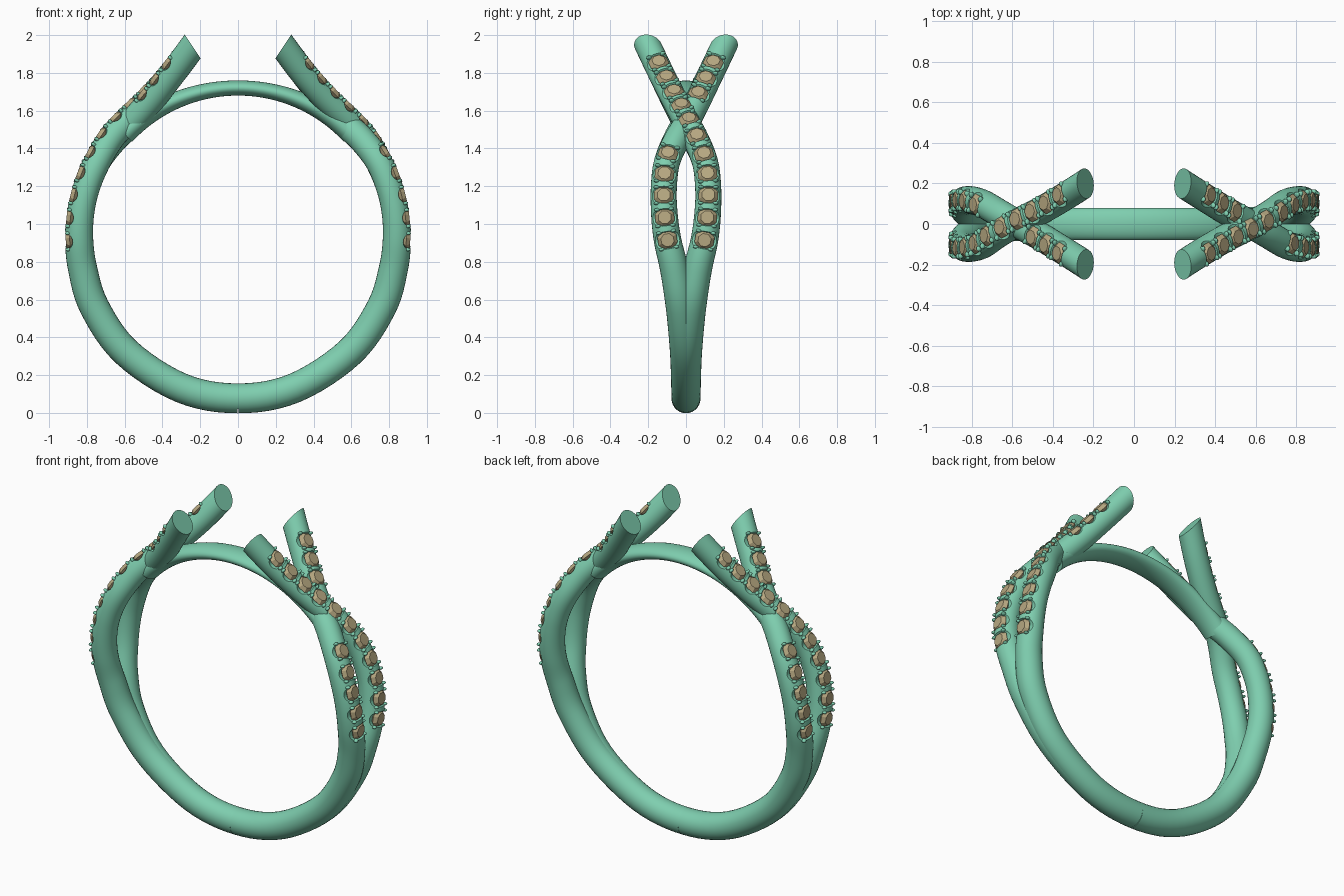
import bpy, bmesh, math
from mathutils import Vector, Matrix

if "Cube" in bpy.data.objects:
    bpy.data.objects.remove(bpy.data.objects["Cube"])


def material(name, col):
    m = bpy.data.materials.new(name)
    m.diffuse_color = (*col, 1)
    m.use_nodes = True
    m.node_tree.nodes["Principled BSDF"].inputs["Base Color"].default_value = m.diffuse_color
    return m


METAL = material("green_metal", (0.21, 0.62, 0.43))
GEM = material("tan_gem", (0.47, 0.39, 0.22))


def make(name, bm, mat, smooth=None):
    bmesh.ops.recalc_face_normals(bm, faces=bm.faces)
    me = bpy.data.meshes.new(name)
    bm.to_mesh(me)
    bm.free()
    me.materials.append(mat)
    ob = bpy.data.objects.new(name, me)
    bpy.context.collection.objects.link(ob)
    if smooth:
        shade(ob, smooth)
    return ob


def shade(ob, deg):
    bpy.ops.object.select_all(action='DESELECT')
    ob.select_set(True)
    bpy.context.view_layer.objects.active = ob
    bpy.ops.object.shade_smooth_by_angle(angle=math.radians(deg))


def catmull(p, steps):
    out = []
    for i in range(1, len(p) - 2):
        a, b, c, d = p[i - 1:i + 3]
        for k in range(steps):
            t = k / steps
            out.append(0.5 * (2 * b + (c - a) * t + (2 * a - 5 * b + 4 * c - d) * t * t
                              + (3 * b - a - 3 * c + d) * t ** 3))
    out.append(p[-2].copy())
    return out


def frames(path):
    # centre, tangent, outward normal and sideways vector at each path point
    res = []
    for i, p in enumerate(path):
        t = (path[min(i + 1, len(path) - 1)] - path[max(i - 1, 0)]).normalized()
        n = Vector((t.z, 0, -t.x)).normalized()
        res.append((p, t, n, t.cross(n)))
    return res


def sweep(fr, radii, cut=None, sides=28):
    bm = bmesh.new()
    rings, last = [], len(fr) - 1
    for i, (p, t, n, s) in enumerate(fr):
        rn, rs = radii(i / last)
        ring = []
        for k in range(sides):
            a = math.tau * k / sides
            off = n * math.cos(a) * rn + s * math.sin(a) * rs
            if cut:  # slant the last rings onto the cut plane
                w = max(0, (i - last + 4) / 4)
                off -= t * w * off.dot(cut) / t.dot(cut)
            ring.append(bm.verts.new(p + off))
        rings.append(ring)
    for a, b in zip(rings, rings[1:]):
        for k in range(sides):
            j = (k + 1) % sides
            bm.faces.new((a[k], a[j], b[j], b[k]))
    bm.faces.new(rings[0])
    bm.faces.new(rings[-1])
    return bm


# strand centreline: x, z, y
KEYS = [(-.3, .132, 0), (0, .077, 0), (.3, .132, .001), (.594, .323, .008), (.76, .56, .03),
        (.822, .76, .062), (.841, .917, .098), (.833, 1.06, .115), (.80, 1.2, .117),
        (.745, 1.33, .10), (.668, 1.45, .05), (.583, 1.54, 0), (.46, 1.665, -.065),
        (.345, 1.80, -.133), (.24, 1.94, -.2), (.14, 2.08, -.27)]


def strand(label, side, lift, skip):
    pts = []
    for i, (x, z, y) in enumerate(KEYS):
        d = Vector((x, 0, z - .917)).normalized() * (lift * {10: .7, 11: 1, 12: .5}.get(i, 0))
        pts.append(Vector((x, y * side, z)) + d)
    fr = frames(catmull(pts, 6))

    def radii(u):
        r = .077 - .008 * min(1, max(0, (u - .25) / .25))
        return r + .002, r
    body = make(label + "_strand", sweep(fr, radii, Vector((-.83, 0, .55))), METAL)

    # evenly spaced stone seats along the upper strand
    part = [f for f in fr if f[0].x > .2 and .91 <= f[0].z <= 1.845]
    dist = [0]
    for a, b in zip(part, part[1:]):
        dist.append(dist[-1] + (b[0] - a[0]).length)
    cutters, gems, prongs = bmesh.new(), bmesh.new(), bmesh.new()
    for k in range(11):
        if k in skip:
            continue
        d = dist[-1] * k / 10
        i = max(j for j in range(len(dist) - 1) if dist[j] <= d + 1e-6)
        u = (d - dist[i]) / (dist[i + 1] - dist[i])
        p, t, n, s = [a.lerp(b, u) for a, b in zip(part[i], part[i + 1])]
        t, n, s = t.normalized(), n.normalized(), s.normalized()
        M = Matrix.Translation(p) @ Matrix((t, s, n)).transposed().to_4x4()
        # scallop cut running across the strand
        bmesh.ops.create_cone(cutters, cap_ends=True, segments=20, radius1=.048, radius2=.048,
                              depth=.2, matrix=M @ Matrix.Translation((0, 0, .082))
                              @ Matrix.Rotation(math.pi / 2, 4, 'X'))
        # faceted stone: crown and pavilion
        turn = Matrix.Rotation(math.pi / 8, 4, 'Z')
        bmesh.ops.create_cone(gems, cap_ends=True, segments=8, radius1=.055, radius2=.036,
                              depth=.021, matrix=M @ Matrix.Translation((0, 0, .0605)) @ turn)
        bmesh.ops.create_cone(gems, cap_ends=True, segments=8, radius1=.015, radius2=.055,
                              depth=.035, matrix=M @ Matrix.Translation((0, 0, .0325)) @ turn)
        # four claws holding the stone
        for a in (-1, 1):
            for b in (-1, 1):
                bmesh.ops.create_uvsphere(
                    prongs, u_segments=10, v_segments=6, radius=.012,
                    matrix=M @ Matrix.Translation((a * .044, b * .038, .057))
                    @ Matrix.Rotation(-b * .7, 4, 'X') @ Matrix.Diagonal((.8, 1.2, 1.5, 1)))
    cutter = make(label + "_cutter", cutters, METAL)
    cutter.hide_render = True
    mod = body.modifiers.new("seats", 'BOOLEAN')
    mod.operation, mod.solver, mod.object = 'DIFFERENCE', 'EXACT', cutter
    bpy.context.view_layer.objects.active = body
    bpy.ops.object.modifier_apply(modifier=mod.name)
    bpy.data.objects.remove(cutter)
    shade(body, 35)
    return [body, make(label + "_stones", gems, GEM), make(label + "_claws", prongs, METAL, 60)]


# right half: continuous upper strand and the strand passing beneath it
parts = strand("right_over", 1, .008, ()) + strand("right_under", -1, -.016, (5, 6, 7))

# left half is the right half turned about the vertical axis
for ob in parts:
    c = ob.copy()
    c.name = ob.name.replace("right", "left")
    c.rotation_euler.z = math.pi
    bpy.context.collection.objects.link(c)

# thin bridge closing the finger hole at the top


def bridge_half(u):
    return .040 + .018 * (2 * u - 1) ** 2


arc = []
for i in range(49):
    a, r = math.radians(43 + 94 * i / 48), .763 + bridge_half(i / 48)
    arc.append(Vector((r * math.cos(a), 0, .917 + r * math.sin(a))))
make("top_bridge", sweep(frames(arc), lambda u: (bridge_half(u), .08)), METAL, 35)
